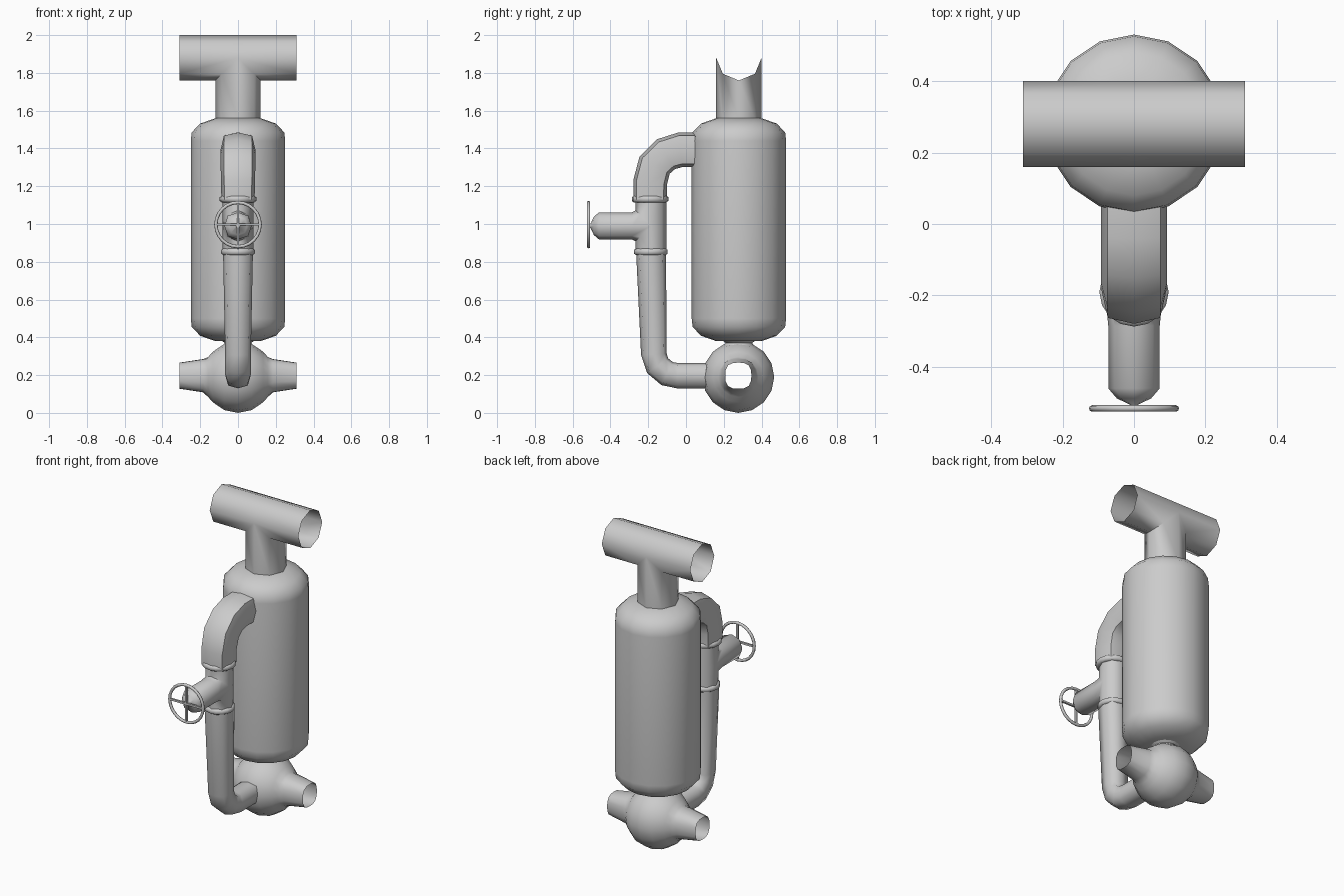
import bpy, bmesh
from math import sin, cos, pi, radians
from mathutils import Vector, Matrix

if "Cube" in bpy.data.objects:
    bpy.data.objects.remove(bpy.data.objects["Cube"], do_unlink=True)

X, Y, Z = Vector((1, 0, 0)), Vector((0, 1, 0)), Vector((0, 0, 1))
TANK_Y = 0.28

grey = bpy.data.materials.new("painted_grey_metal")
grey.use_nodes = True
COLOUR = (0.6, 0.6, 0.6, 1)
grey.diffuse_color = COLOUR
grey.node_tree.nodes["Principled BSDF"].inputs["Base Color"].default_value = COLOUR


def ring(c, u, v, r, n=8, corner=1.0):
    """Closed section; corner above 1 pushes the diagonals out to a rounded square."""
    pts = []
    for i in range(n):
        a = 2 * pi * i / n
        k = r * (1 + (corner - 1) * sin(2 * a) ** 2)
        pts.append(c + (u * cos(a) + v * sin(a)) * k)
    return pts


def loft(bm, rings, cap_start=False, cap_end=False):
    rows = [[bm.verts.new(p) for p in r] for r in rings]
    n = len(rows[0])
    for a, b in zip(rows, rows[1:]):
        for i in range(n):
            j = (i + 1) % n
            bm.faces.new((a[i], a[j], b[j], b[i]))
    if cap_start:
        bm.faces.new(rows[0][::-1])
    if cap_end:
        bm.faces.new(rows[-1])


def finish(name, bm):
    bmesh.ops.remove_doubles(bm, verts=bm.verts, dist=0.0005)
    bmesh.ops.recalc_face_normals(bm, faces=bm.faces)
    me = bpy.data.meshes.new(name)
    bm.to_mesh(me)
    bm.free()
    me.materials.append(grey)
    ob = bpy.data.objects.new(name, me)
    bpy.context.collection.objects.link(ob)
    bpy.ops.object.select_all(action='DESELECT')
    ob.select_set(True)
    bpy.context.view_layer.objects.active = ob
    bpy.ops.object.shade_smooth_by_angle(angle=radians(62))
    return ob


def lathe(name, y, profile, n=16, caps=True):
    """Upright turned part from (radius, height) pairs."""
    bm = bmesh.new()
    loft(bm, [ring(Vector((0, y, z)), X, Y, r, n) for r, z in profile], caps, caps)
    return finish(name, bm)


def tee(name, c, a, b, r, half, branch, corner=1.0, cap=False):
    """Straight run along a with a mitred branch towards b."""
    bm = bmesh.new()
    w = a.cross(b)
    angles = [2 * pi * i / 8 for i in range(8)]
    for s in (1, -1):
        section = [c + (b * cos(t) + w * sin(t)) * r for t in angles]
        inner = [p + a * s * r * max(0, cos(t)) for p, t in zip(section, angles)]
        loft(bm, [inner, [p + a * s * half for p in section]])
    mouth = [c + (a * cos(t) + w * sin(t) + b * abs(cos(t))) * r for t in angles]
    loft(bm, [mouth] + [ring(c + b * d, a, w, q, 8, corner) for d, q in branch], cap_end=cap)
    return finish(name, bm)


def bent_pipe(name, path, corner=1.15):
    """Pipe in the side plane from (y, z, radius) stations."""
    bm = bmesh.new()
    pts = [Vector((0, y, z)) for y, z, r in path]
    rings = []
    for i, p in enumerate(pts):
        t = (pts[min(i + 1, len(pts) - 1)] - pts[max(i - 1, 0)]).normalized()
        rings.append(ring(p, X, t.cross(X), path[i][2], 8, corner))
    loft(bm, rings)
    return finish(name, bm)


# Main tank with rounded shoulders
shoulder = [(0.12, 0.59), (0.2, 0.562), (0.245, 0.515), (0.25, 0.47)]
lathe("tank", TANK_Y,
      [(r, 0.97 - h) for r, h in shoulder] + [(r, 0.97 + h) for r, h in shoulder[::-1]])

# Open cross pipe and its stem on the tank
tee("top_tee", Vector((0, TANK_Y, 1.88)), X, -Z, 0.12, 0.31, [(0.325, 0.12)])

# Hollow bulb with an open nozzle on each side
bm = bmesh.new()
half = [(0, 0.19), (0.073, 0.175), (0.133, 0.134), (0.158, 0.106), (0.185, 0.088), (0.31, 0.069)]
stations = [(-x, r) for x, r in half[:0:-1]] + half
loft(bm, [ring(Vector((x, TANK_Y - 0.003, 0.197 if abs(x) > 0.18 else 0.19)), Y, Z, r, 16,
               1.12 if abs(x) > 0.18 else 1) for x, r in stations])
finish("bulb", bm)

# Short neck between bulb and tank
lathe("neck", TANK_Y, [(0.085, 0.35), (0.07, 0.37), (0.09, 0.385)], caps=False)

# Bypass pipe
bent_pipe("upper_elbow", [(0.08, 1.393, 0.092), (-0.03, 1.393, 0.092), (-0.105, 1.37, 0.092),
                          (-0.166, 1.312, 0.092), (-0.19, 1.22, 0.09), (-0.19, 1.13, 0.088)])
bent_pipe("lower_pipe", [(-0.185, 0.85, 0.079), (-0.17, 0.31, 0.068), (-0.15, 0.25, 0.068),
                         (-0.1, 0.208, 0.068), (-0.045, 0.197, 0.067), (0.12, 0.197, 0.067)], 1.1)

# Valve body with a domed bonnet
tee("valve_body", Vector((0, -0.185, 0.99)), Z, -Y, 0.082, 0.14,
    [(0.1, 0.072), (0.275, 0.072), (0.303, 0.048), (0.32, 0.012), (0.33, 0.01)], 1.05, True)

# Joint collars
for name, y, z, r in (("upper_collar", -0.19, 1.132, 0.097), ("lower_collar", -0.186, 0.853, 0.089)):
    lathe(name, y, [(r - 0.012, z - 0.018), (r, z - 0.01), (r, z + 0.01), (r - 0.012, z + 0.018)])

# Hand wheel: rim and crossed spokes
hub = Vector((0, -0.516, 0.997))
bm = bmesh.new()
rim = []
for i in range(25):
    a = 2 * pi * i / 24
    out = X * cos(a) + Z * sin(a)
    rim.append(ring(hub + out * 0.117, out, Y, 0.009, 8))
loft(bm, rim)
finish("wheel_rim", bm)
bm = bmesh.new()
for size in ((0.232, 0.012, 0.012), (0.012, 0.012, 0.232)):
    bmesh.ops.create_cube(bm, size=1, matrix=Matrix.Translation(hub) @ Matrix.Diagonal((*size, 1)))
finish("wheel_spokes", bm)
